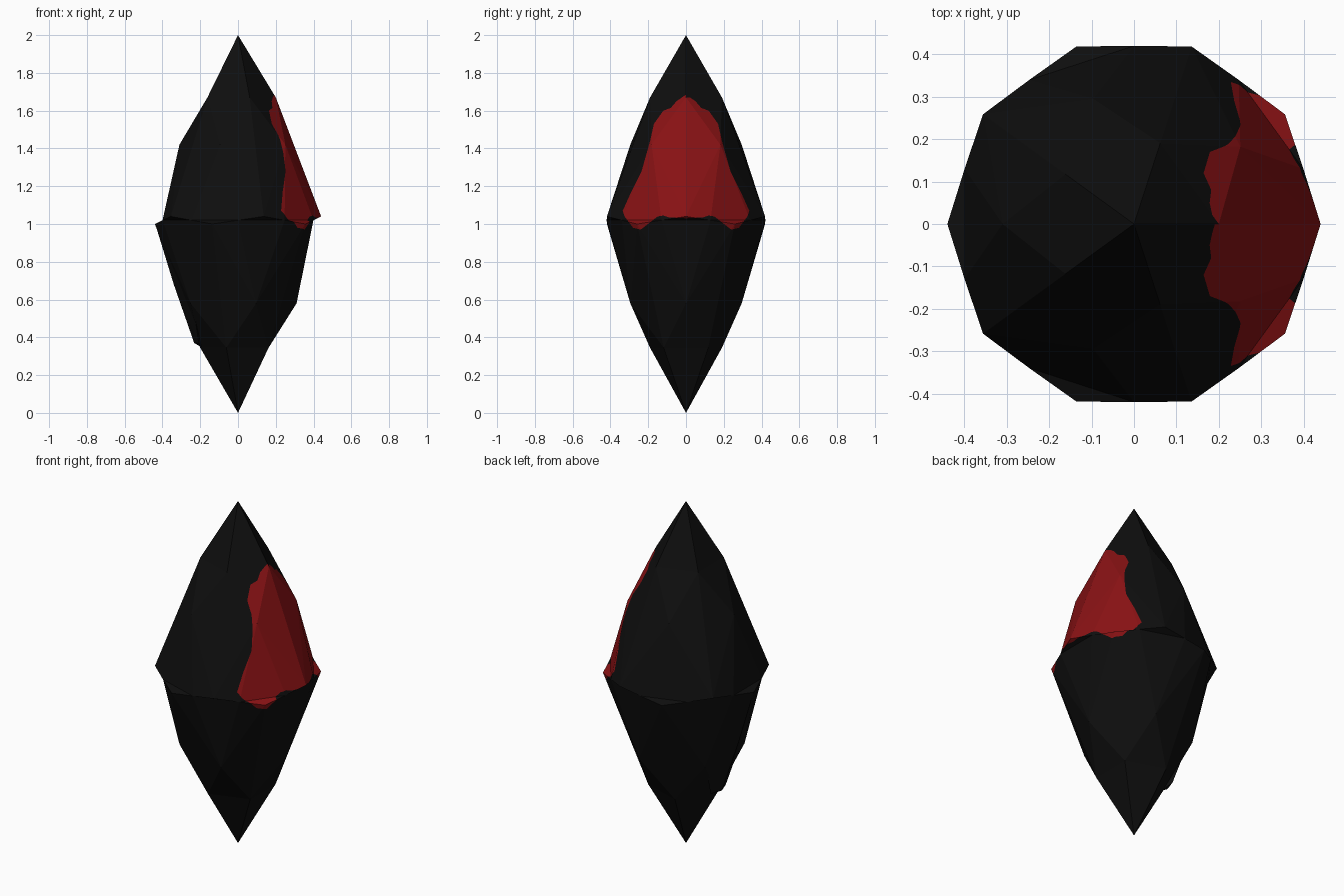
import bpy, bmesh, math
from mathutils import Vector

if "Cube" in bpy.data.objects:
    bpy.data.objects.remove(bpy.data.objects["Cube"])


def material(name, color):
    m = bpy.data.materials.new(name)
    m.diffuse_color = (*color, 1)
    m.use_nodes = True
    m.node_tree.nodes["Principled BSDF"].inputs["Base Color"].default_value = m.diffuse_color
    return m


black = material("black stone", (0.0045, 0.0045, 0.0045))
red = material("dark red", (0.25, 0.006, 0.007))


def make_object(name, bm, mats):
    mesh = bpy.data.meshes.new(name)
    bm.to_mesh(mesh)
    bm.free()
    for m in mats:
        mesh.materials.append(m)
    ob = bpy.data.objects.new(name, mesh)
    bpy.context.collection.objects.link(ob)
    return ob


# Crystal body: faceted ball whose rings are pulled into a spindle
# ball ring height -> (radius, upper z, lower z)
RINGS = {1.0: (0, 2.0, 0.0), 0.851: (0.20, 1.67, 0.345), 0.526: (0.31, 1.42, 0.58),
         0.447: (0.44, 1.04, 1.0), 0.0: (0.42, 1.02, 1.02)}
bm = bmesh.new()
bmesh.ops.create_icosphere(bm, subdivisions=2, radius=1)
for v in bm.verts:
    p = v.co.normalized()
    key = min(RINGS, key=lambda k: abs(k - abs(p.z)))
    r, up, low = RINGS[key]
    a = math.atan2(p.y, p.x)
    v.co = (r * math.cos(a), r * math.sin(a), up if p.z > 0 else low)

# Red patch outline on the +x side, as (|y|, z), mirrored across y
OUTLINE = [(0, 1.685), (0.05, 1.65), (0.08, 1.615), (0.12, 1.60), (0.17, 1.53),
           (0.19, 1.44), (0.235, 1.28), (0.29, 1.17), (0.335, 1.07), (0.325, 1.04),
           (0.28, 0.98), (0.24, 0.97), (0.15, 1.04), (0.12, 1.045), (0.09, 1.035), (0, 1.03)]


def in_patch(c):
    if c.x < 0.1:
        return False
    y, inside = abs(c.y), False
    for (y1, z1), (y2, z2) in zip(OUTLINE, OUTLINE[1:] + OUTLINE[:1]):
        if (z1 > c.z) != (z2 > c.z) and y < y1 + (c.z - z1) * (y2 - y1) / (z2 - z1):
            inside = not inside
    return inside


# Cut the facets along the outline, then colour the faces inside it
for side in (1, -1):
    for (y1, z1), (y2, z2) in zip(OUTLINE, OUTLINE[1:]):
        faces = [f for f in bm.faces if f.calc_center_median().x > 0.1
                 and f.calc_center_median().z > 0.6]
        geom = faces + list({e for f in faces for e in f.edges}) \
            + list({v for f in faces for v in f.verts})
        bmesh.ops.bisect_plane(bm, geom=geom, dist=1e-5, plane_co=(0, side * y1, z1),
                               plane_no=Vector((0, z1 - z2, side * (y2 - y1))).normalized())
for f in bm.faces:
    f.material_index = int(in_patch(f.calc_center_median()))
    f.smooth = False
make_object("crystal_body", bm, [black, red])

# Shallow raised chip low on the -x side
bm = bmesh.new()
for p in [(-0.435, 0, 0.99), (-0.34, 0, 0.68), (-0.232, 0, 0.37), (-0.19, 0, 0.345),
          (-0.24, 0.165, 0.59), (-0.24, -0.165, 0.59),
          (-0.208, 0.07, 0.37), (-0.208, -0.07, 0.37)]:
    bm.verts.new(p)
bmesh.ops.convex_hull(bm, input=bm.verts[:])
bmesh.ops.recalc_face_normals(bm, faces=bm.faces[:])
make_object("raised_chip", bm, [black])
